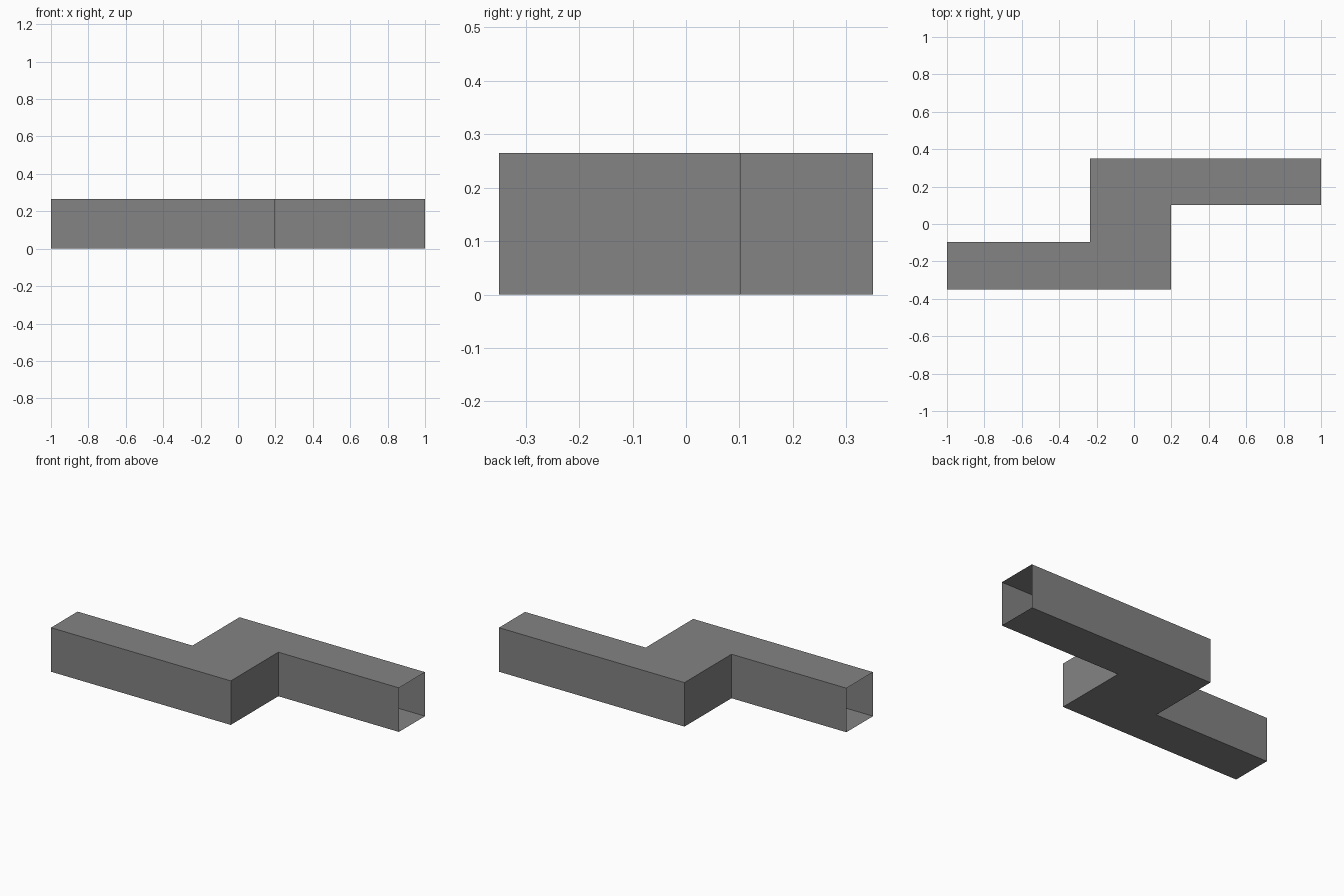
import bpy, bmesh

if "Cube" in bpy.data.objects:
    bpy.data.objects.remove(bpy.data.objects["Cube"])

HEIGHT = 0.265
# Z-shaped plan of the duct, counter-clockwise from the front left corner
PLAN = [(-1, -0.35), (0.197, -0.35), (0.197, 0.102), (1, 0.102),
        (1, 0.35), (-0.235, 0.35), (-0.235, -0.097), (-1, -0.097)]

grey = bpy.data.materials.new("mid grey")
grey.diffuse_color = (0.227, 0.227, 0.227, 1)
grey.use_nodes = True
grey.node_tree.nodes["Principled BSDF"].inputs["Base Color"].default_value = grey.diffuse_color

# Extrude the plan into a closed prism
bm = bmesh.new()
base = bm.faces.new([bm.verts.new((x, y, 0)) for x, y in PLAN])
top = bmesh.ops.extrude_face_region(bm, geom=[base], use_keep_orig=True)
verts = [v for v in top["geom"] if isinstance(v, bmesh.types.BMVert)]
bmesh.ops.translate(bm, verts=verts, vec=(0, 0, HEIGHT))
bmesh.ops.recalc_face_normals(bm, faces=bm.faces)

# Remove the two end walls so the thin-walled duct is open
ends = [f for f in bm.faces if abs(f.calc_center_median().x) > 0.99]
bmesh.ops.delete(bm, geom=ends, context="FACES")

mesh = bpy.data.meshes.new("duct")
bm.to_mesh(mesh)
bm.free()
mesh.materials.append(grey)
duct = bpy.data.objects.new("duct", mesh)
bpy.context.collection.objects.link(duct)
